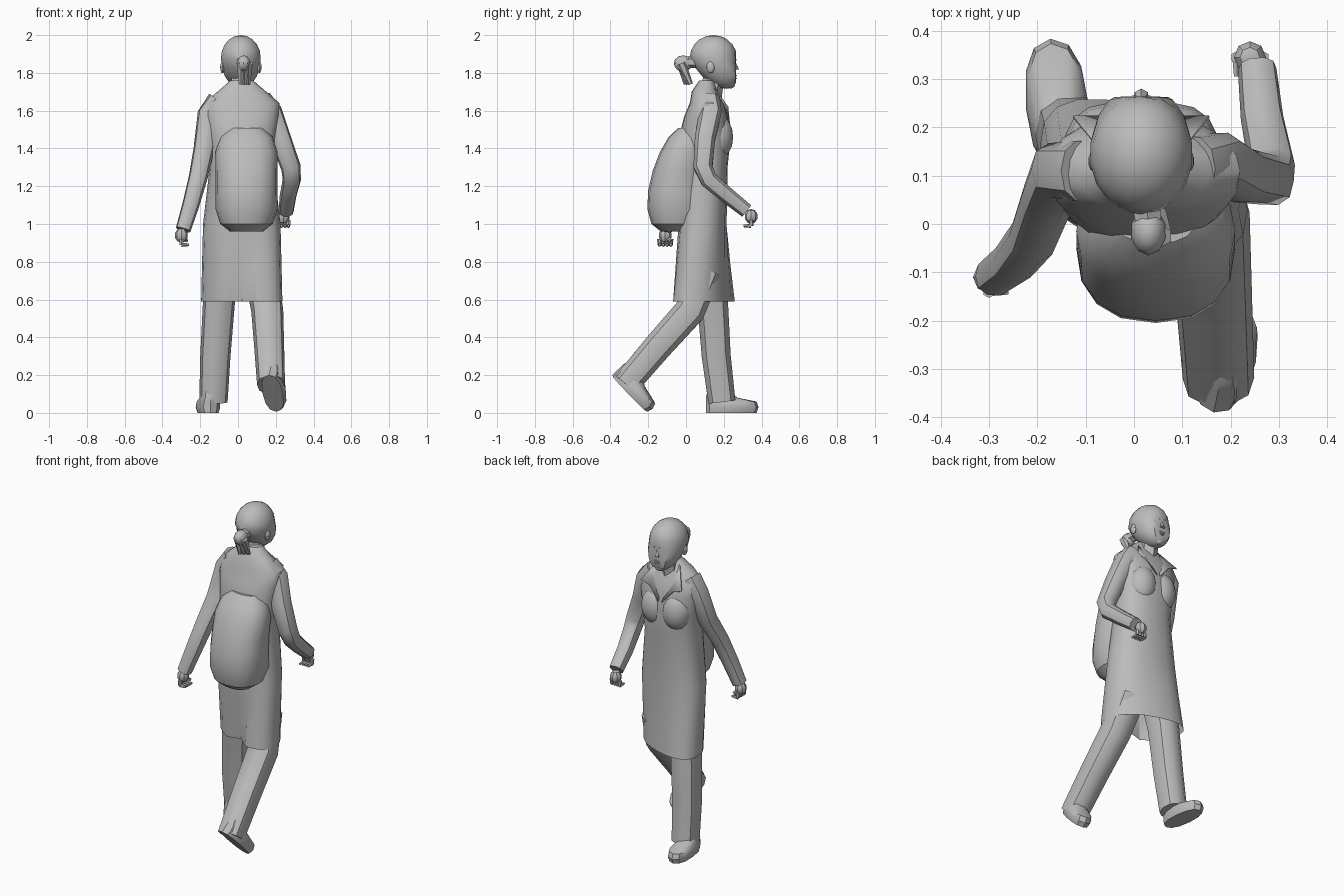
import bpy, bmesh, math
from mathutils import Matrix, Vector

default_cube = bpy.data.objects.get("Cube")
if default_cube:
    bpy.data.objects.remove(default_cube, do_unlink=True)

grey = bpy.data.materials.new("plain_grey")
grey.use_nodes = True
grey.diffuse_color = (.5, .5, .5, 1)
grey.node_tree.nodes["Principled BSDF"].inputs["Base Color"].default_value = grey.diffuse_color

MIDDLE = .015  # the body's own centre line in x
SIDES = (("right", -1), ("left", 1))


def finish(name, bm, matrix=None):
    """Turn a bmesh into a shaded object."""
    if matrix is not None:
        bm.transform(matrix)
    bmesh.ops.recalc_face_normals(bm, faces=bm.faces)
    mesh = bpy.data.meshes.new(name)
    bm.to_mesh(mesh)
    bm.free()
    mesh.materials.append(grey)
    obj = bpy.data.objects.new(name, mesh)
    bpy.context.collection.objects.link(obj)
    bpy.ops.object.select_all(action="DESELECT")
    obj.select_set(True)
    bpy.context.view_layer.objects.active = obj
    bpy.ops.object.shade_smooth_by_angle(angle=math.radians(35))
    return obj


def squared(value, power=.85):
    """Push a unit coordinate outwards, squaring off a circle."""
    return math.copysign(abs(value) ** power, value)


def skin(name, frames, sides, open_bottom=False, adjust=None, matrix=None):
    """Join rings, each given as a centre and two radius vectors."""
    bm = bmesh.new()
    rings = []
    for centre, across, along in frames:
        ring = []
        for i in range(sides):
            angle = math.tau * i / sides
            ring.append(bm.verts.new(centre + across * squared(math.cos(angle))
                                     + along * squared(math.sin(angle))))
        rings.append(ring)
    for low, high in zip(rings, rings[1:]):
        for i in range(sides):
            bm.faces.new((low[i - 1], low[i], high[i], high[i - 1]))
    if not open_bottom:
        bm.faces.new(rings[0])
    bm.faces.new(rings[-1])
    if adjust:
        for vert in bm.verts:
            adjust(vert.co)
    return finish(name, bm, matrix)


def stack(name, rows, x=0, sides=12, **options):
    """Level rings given as (height, half width, back, front)."""
    frames = [(Vector((x, (back + front) / 2, z)), Vector((width, 0, 0)),
               Vector((0, (front - back) / 2, 0))) for z, width, back, front in rows]
    return skin(name, frames, sides, **options)


def limb(name, path, start, end):
    """Tapering tube whose rings stay square to the path."""
    points = [Vector(p) for p in path]
    frames = []
    for i, point in enumerate(points):
        direction = points[min(i + 1, len(points) - 1)] - points[max(i - 1, 0)]
        along = direction.cross(Vector((1, 0, 0))).normalized()
        across = along.cross(direction).normalized()
        radius = start + (end - start) * i / (len(points) - 1)
        frames.append((point, across * radius, along * radius))
    return skin(name, frames, 10)


def ball(name, centre, size, segments=10, shape=None):
    """Ellipsoid, optionally reshaped while it is still a unit sphere."""
    bm = bmesh.new()
    bmesh.ops.create_uvsphere(bm, u_segments=segments, v_segments=segments // 2 + 1, radius=1)
    if shape:
        for vert in bm.verts:
            shape(vert.co)
    return finish(name, bm, Matrix.LocRotScale(Vector(centre), None, Vector(size)))


def rod(name, start, end, thick, thin):
    """Tapered rod between two points."""
    start, end = Vector(start), Vector(end)
    bm = bmesh.new()
    bmesh.ops.create_cone(bm, cap_ends=True, segments=6, radius1=thick, radius2=thin,
                          depth=(end - start).length)
    turn = (end - start).to_track_quat("Z", "Y")
    return finish(name, bm, Matrix.LocRotScale((start + end) / 2, turn, None))


# Coat with an open hem: the skirt swings with the stride, a vent folds into the back
def swing_skirt(point):
    offset = point.x - .02
    if point.z < .9 and point.y < 0 and abs(offset) < .01:
        point.y += (.9 - point.z) / 6
    point.y -= offset * .6 * max(0, 1.1 - point.z)


stack("coat", [
    (.59, .215, -.05, .24), (.8, .21, -.045, .225), (1, .205, -.04, .215),
    (1.3, .17, -.04, .22), (1.45, .18, -.04, .235), (1.57, .2, -.01, .22),
    (1.64, .2, .02, .2), (1.7, .13, .03, .17), (1.76, .06, .07, .15),
], x=.02, sides=20, open_bottom=True, adjust=swing_skirt)

# Chest and collar flaps
for label, side in SIDES:
    ball(f"{label}_bust", (MIDDLE + side * .07, .165, 1.46), (.09, .085, .12), segments=14)
    bm = bmesh.new()
    corners = ((.06, .13, 1.75), (.14, .225, 1.62), (.08, .225, 1.6), (.01, .235, 1.52))
    bm.faces.new([bm.verts.new((MIDDLE + side * x, y, z)) for x, y, z in corners])
    flap = finish(f"{label}_collar_flap", bm)
    flap.modifiers.new("thickness", "SOLIDIFY").thickness = .006


# Backpack: flat at both ends, full below and leaning to the shoulders above
def sag(point):
    low, high = max(0, -point.z), max(0, point.z)
    point.x = squared(point.x) * (1 + (low + high) * .4)
    point.y = squared(point.y) * (1 + low / 2) + high * .5
    point.z = max(-.9, min(point.z, .93))


ball("backpack", (.045, -.05, 1.23), (.155, .14, .3), segments=16, shape=sag)

# Arms from wrist to shoulder
limb("right_arm", [(-.29, -.11, .97), (-.25, -.08, 1.1), (-.21, -.03, 1.25),
                   (-.18, .05, 1.4), (-.155, .11, 1.58), (-.1, .11, 1.65)], .04, .065)
limb("left_arm", [(.255, .32, 1.07), (.265, .22, 1.15), (.285, .12, 1.235),
                  (.28, .09, 1.3), (.225, .1, 1.45), (.175, .13, 1.59), (.12, .12, 1.65)], .04, .065)


# Hands with a row of curled fingers and a thumb
def hand(label, palm, spread, curl, thumb):
    palm, spread, curl = Vector(palm), Vector(spread), Vector(curl)
    ball(f"{label}_palm", palm, (.035, .035, .04), segments=8)
    knuckles = palm - Vector((0, 0, .02))
    for i in range(4):
        base = knuckles + spread * (i - 1.5)
        bend = base - Vector((0, 0, .03))
        rod(f"{label}_finger_{i}", base, bend, .013, .011)
        rod(f"{label}_fingertip_{i}", bend, bend + curl, .011, .007)
    rod(f"{label}_thumb", palm, palm + Vector(thumb), .015, .008)


hand("right", (-.3, -.11, .94), (0, .02, 0), (.04, 0, 0), (.03, .03, -.03))
hand("left", (.24, .345, 1.04), (.018, 0, 0), (0, -.04, 0), (-.03, 0, -.04))

# Trousers in mid-stride
limb("right_trouser", [(-.13, .19, .06), (-.12, .16, .3), (-.1, .14, .6), (-.08, .11, .8)], .075, .09)
limb("left_trouser", [(.175, -.32, .15), (.165, -.15, .35), (.155, .02, .54), (.12, .1, .75)], .074, .09)


# Shoes, the rear one pushing off its toe
def shoe(name, heel, yaw, pitch):
    place = Matrix.Translation(heel) @ Matrix.Rotation(yaw, 4, "Z") @ Matrix.Rotation(pitch, 4, "X")
    stack(name, [(0, .055, 0, .27), (.03, .065, 0, .28), (.06, .06, 0, .27),
                 (.08, .05, 0, .17), (.12, .04, .01, .11)], matrix=place)


shoe("right_shoe", (-.145, .105, 0), .1, 0)
shoe("left_shoe", (.165, -.39, .2), -.2, -.8)


# Head: the lower half slides forward into a flat face and jaw
def shape_jaw(point):
    point.y = min(point.y + max(0, -point.z) * .55, .95)
    if point.z < 0:
        point.z *= 1.37


ball("head", (MIDDLE, .145, 1.88), (.107, .125, .12), segments=18, shape=shape_jaw)
rod("neck", (MIDDLE, .12, 1.6), (MIDDLE, .15, 1.8), .06, .055)

# Face and ears
rod("nose", (MIDDLE, .25, 1.87), (MIDDLE, .265, 1.815), .006, .016)
for name, z, width in (("upper_lip", 1.785, .026), ("lower_lip", 1.772, .022)):
    ball(name, (MIDDLE, .257, z), (width, .012, .007))
ball("chin", (MIDDLE, .237, 1.737), (.03, .022, .02))
for label, side in SIDES:
    ball(f"{label}_eye", (MIDDLE + side * .037, .247, 1.85), (.017, .012, .008))
    rod(f"{label}_brow", (MIDDLE + side * .015, .261, 1.87), (MIDDLE + side * .06, .24, 1.87), .007, .005)
    ball(f"{label}_ear", (MIDDLE + side * .098, .13, 1.83), (.012, .022, .032))

# Tied hair with loose strands
ball("hair_bun", (.03, -.015, 1.85), (.037, .05, .043))
rod("hair_tie", (.025, .05, 1.86), (.03, 0, 1.855), .035, .03)
for i in range(3):
    x = .015 + i / 50
    rod(f"hair_strand_{i}", (x, -.025, 1.85), (x, i / 80, 1.74), .025, .012)
